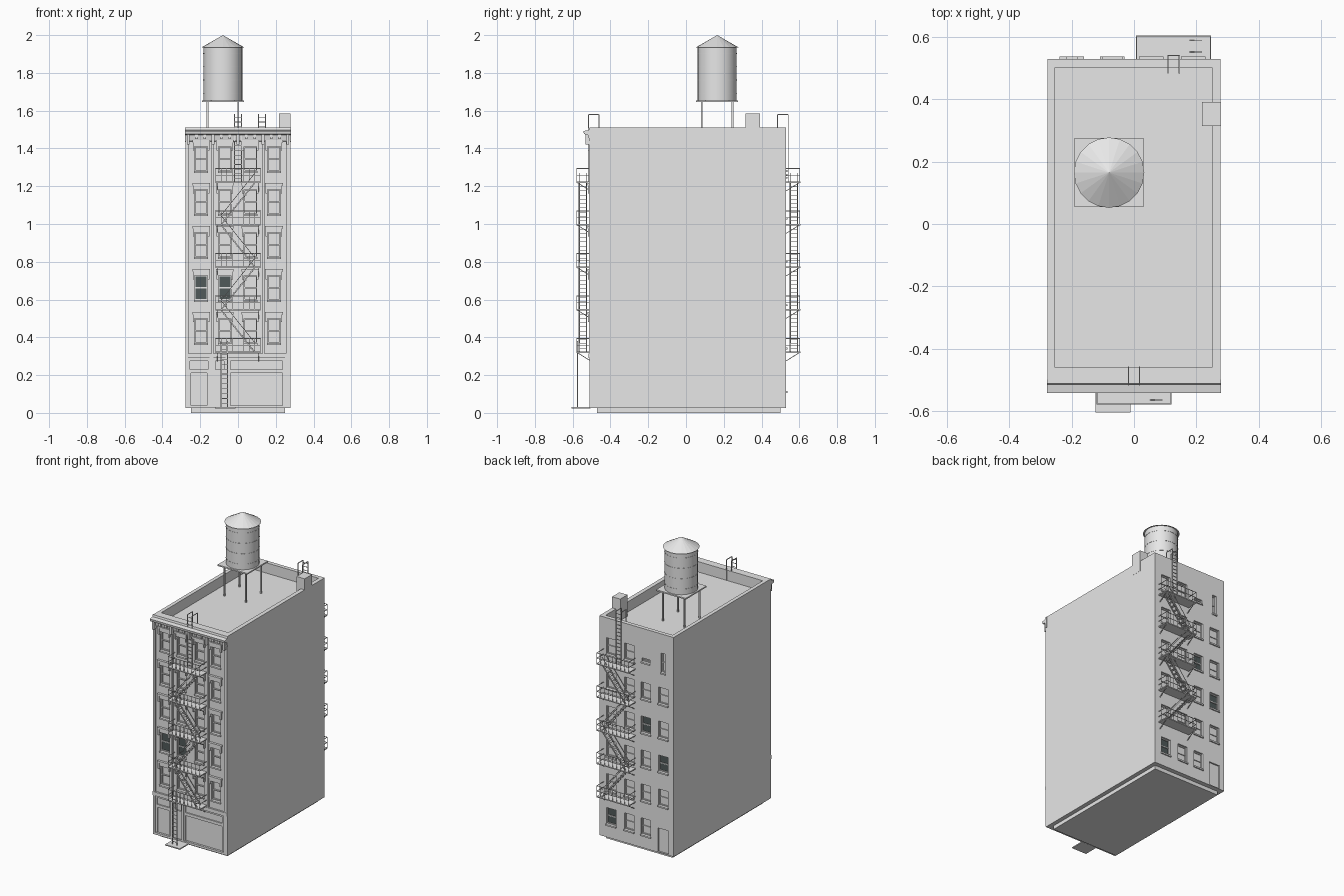
import bpy, bmesh, math
from mathutils import Vector, Matrix

if "Cube" in bpy.data.objects:
    bpy.data.objects.remove(bpy.data.objects["Cube"], do_unlink=True)


def material(name, rgb):
    m = bpy.data.materials.new(name)
    m.use_nodes = True
    m.diffuse_color = (*rgb, 1)
    m.node_tree.nodes["Principled BSDF"].inputs["Base Color"].default_value = (*rgb, 1)
    return m


GREY = material("plain grey", (0.8, 0.8, 0.8))
DARK = material("dark glass", (0.08, 0.1, 0.1))
PALE = material("pale glass", (0.95, 0.95, 0.95))


class Part:
    """Collects boxes and bars into one named object."""

    def __init__(self, name, mat=GREY):
        self.name, self.mat, self.bm = name, mat, bmesh.new()

    def box(self, x0, x1, y0, y1, z0, z1):
        mid = Vector(((x0 + x1) / 2, (y0 + y1) / 2, (z0 + z1) / 2))
        size = (abs(x1 - x0), abs(y1 - y0), abs(z1 - z0), 1)
        bmesh.ops.create_cube(self.bm, size=1, matrix=Matrix.Translation(mid) @ Matrix.Diagonal(size))

    def bar(self, a, b, w=0.004):
        a, b = Vector(a), Vector(b)
        turn = (b - a).to_track_quat('Z', 'Y').to_matrix().to_4x4()
        size = Matrix.Diagonal((w, w, (b - a).length, 1))
        bmesh.ops.create_cube(self.bm, size=1, matrix=Matrix.Translation((a + b) / 2) @ turn @ size)

    def profile_x(self, points, x0, x1):
        """Extrude a (y, z) outline along x."""
        face = self.bm.faces.new([self.bm.verts.new((x0, y, z)) for y, z in points])
        new = bmesh.ops.extrude_face_region(self.bm, geom=[face])["geom"]
        moved = [v for v in new if isinstance(v, bmesh.types.BMVert)]
        bmesh.ops.translate(self.bm, verts=moved, vec=(x1 - x0, 0, 0))
        bmesh.ops.recalc_face_normals(self.bm, faces=self.bm.faces)

    def done(self):
        me = bpy.data.meshes.new(self.name)
        self.bm.to_mesh(me)
        self.bm.free()
        ob = bpy.data.objects.new(self.name, me)
        bpy.context.collection.objects.link(ob)
        me.materials.append(self.mat)
        return ob


FRONT, BACK, SIDE, TOP = -0.505, 0.53, 0.278, 1.51
PITCH = 0.225

# Openings: x centre, bottom, top, half width, dark flag
front_windows = [(x, 0.37 + 0.2275 * i, 0.50 + 0.2275 * i, 0.034, i == 1 and x < 0)
                 for x in (-0.195, -0.07, 0.065, 0.19) for i in range(5)]
back_windows = []
for col, x in enumerate((0.19, 0.055, -0.07, -0.2)):
    for row in range(6):
        z = 0.17 + 0.23 * row
        if (col == 3 and row in (0, 5)) or (col == 2 and row == 5):
            continue
        dark = (col, row) in ((0, 0), (2, 3), (3, 2))
        back_windows.append((x, z - 0.055, z + 0.055, 0.036, dark))
back_windows += [(-0.2, 1.25, 1.38, 0.015, False), (-0.07, 1.285, 1.31, 0.03, False)]
shop_panels = [(-0.25, -0.165, 0.04, 0.21), (-0.255, -0.16, 0.23, 0.275),
               (-0.12, -0.075, 0.23, 0.275), (-0.04, 0.235, 0.04, 0.21),
               (-0.04, 0.235, 0.23, 0.275)]

# Building shell with roof well, windows and shop panels cut in
shell = Part("building_shell")
shell.box(-SIDE, SIDE, FRONT, BACK, 0.025, TOP)
shell = shell.done()
cut = Part("opening_cutter")
cut.box(-0.253, 0.25, -0.46, 0.503, 1.44, 1.7)
for x, z0, z1, h, dark in front_windows:
    cut.box(x - h, x + h, FRONT - 0.1, FRONT + 0.02, z0, z1)
for x, z0, z1, h, dark in back_windows:
    cut.box(x - h, x + h, BACK - 0.02, BACK + 0.1, z0, z1)
for x0, x1, z0, z1 in shop_panels:
    cut.box(x0, x1, FRONT - 0.1, FRONT + 0.008, z0, z1)
cut.box(-0.24, -0.16, BACK - 0.01, BACK + 0.1, 0.03, 0.19)
cut = cut.done()
cut.hide_render = True
mod = shell.modifiers.new("openings", 'BOOLEAN')
mod.operation, mod.solver, mod.object = 'DIFFERENCE', 'EXACT', cut
bpy.context.view_layer.objects.active = shell
bpy.ops.object.modifier_apply(modifier=mod.name)
bpy.data.objects.remove(cut, do_unlink=True)

# Foundation, chimney, front step
base = Part("foundation")
base.box(-0.25, 0.25, -0.47, 0.5, 0, 0.026)
base.done()
chimney = Part("chimney")
chimney.box(0.218, 0.279, 0.315, 0.392, 1.44, 1.585)
chimney.done()
step = Part("front_step")
step.box(-0.123, -0.012, -0.605, FRONT, 0.024, 0.031)
step.done()

# Window panes, sashes, sills and hoods
dark_panes, pale_panes = Part("dark_panes", DARK), Part("pale_panes", PALE)
sashes, trim = Part("window_sashes"), Part("window_trim")
for windows, wall, out in ((front_windows, FRONT, -1), (back_windows, BACK, 1)):
    inner = wall - out * 0.02
    for x, z0, z1, h, dark in windows:
        pane = dark_panes if dark else pale_panes
        if dark or out > 0:
            pane.box(x - h, x + h, inner, inner + out * 0.003, z0, z1)
        mid, lip = (z0 + z1) / 2, inner + out * 0.009
        for za, zb in ((z0, z0 + 0.006), (mid - 0.003, mid + 0.003), (z1 - 0.006, z1)):
            sashes.box(x - h, x + h, inner, lip, za, zb)
        for s in (-1, 1):
            sashes.box(x + s * h, x + s * (h - 0.005), inner, lip, z0, z1)
        trim.box(x - h - 0.003, x + h + 0.003, wall, wall + out * 0.008, z0 - 0.01, z0)
        if out < 0:
            trim.box(x - h - 0.006, x + h + 0.006, wall, wall - 0.010, z1, z1 + 0.022)
            trim.box(x - h - 0.013, x + h + 0.013, wall, wall - 0.016, z1 + 0.022, z1 + 0.034)
            for s in (-1, 1):
                trim.box(x + s * h, x + s * (h + 0.01), wall, wall - 0.013, z1 - 0.02, z1 + 0.022)
for p in (dark_panes, pale_panes, sashes, trim):
    p.done()

# Facade pilasters and shop band
facade = Part("facade_pilasters")
for x0, x1 in ((-SIDE, -0.262), (-0.139, -0.129), (0.129, 0.139), (0.255, SIDE)):
    facade.box(x0, x1, FRONT, FRONT - 0.009, 0.31, 1.44)
for x0, x1 in ((-SIDE, -0.265), (-0.15, -0.13), (-0.065, -0.05), (0.25, SIDE)):
    facade.box(x0, x1, FRONT, FRONT - 0.007, 0.03, 0.29)
facade.box(-SIDE, SIDE, FRONT, FRONT - 0.012, 0.29, 0.315)
facade.box(-SIDE, SIDE, FRONT, FRONT - 0.006, 0.025, 0.04)
facade.done()

# Cornice with brackets
cornice = Part("cornice")
cornice.profile_x([(-0.50, 1.435), (-0.512, 1.44), (-0.518, 1.472), (-0.54, 1.476),
                   (-0.543, 1.492), (-0.515, 1.497), (-0.512, TOP), (-0.50, TOP)], -0.28, 0.28)
for i in range(13):
    x, big = -0.264 + 0.044 * i, i % 3 == 0
    drop = 1.42 if big else 1.45
    cornice.box(x - 0.007, x + 0.007, FRONT, -0.532 if big else -0.524, drop, 1.476)
cornice.done()


# Fire escape: s is the outward direction along y
def fire_escape(name, cx, wall, s):
    decks, rails, stairs = Part(name + "_decks"), Part(name + "_railings"), Part(name + "_stairs")

    def at(x, d, z):
        return (cx + x, wall + s * d, z)

    for i in range(5):
        z = 0.32 + PITCH * i
        decks.box(cx - 0.12, cx + 0.12, wall, wall + s * 0.075, z - 0.003, z + 0.004)
        for x in (-0.11, 0.11):
            decks.bar(at(x, 0.072, z), at(x, 0, z - 0.045))
        for h in (0.038, 0.074):
            rails.bar(at(-0.12, 0.073, z + h), at(0.12, 0.073, z + h), 0.003)
            for x in (-0.119, 0.119):
                rails.bar(at(x, 0, z + h), at(x, 0.073, z + h), 0.003)
        for k in range(9):
            x = -0.119 + 0.02975 * k
            rails.bar(at(x, 0.073, z), at(x, 0.073, z + 0.074), 0.0025)
        # Flight to the next deck, alternating direction
        if i < 4:
            x0 = 0.09 if i % 2 == 0 else -0.09
            for d in (0.022, 0.06):
                stairs.bar(at(x0, d, z), at(-x0, d, z + PITCH), 0.006)
                stairs.bar(at(x0, d, z + 0.05), at(-x0, d, z + PITCH + 0.05), 0.003)
            for k in range(1, 10):
                t = k / 10
                x = x0 * (1 - 2 * t)
                stairs.box(cx + x - 0.008, cx + x + 0.008, wall + s * 0.022, wall + s * 0.06,
                           z + PITCH * t - 0.001, z + PITCH * t + 0.002)
    # Ladder hooked over the parapet
    for x in (-0.018, 0.018):
        stairs.bar(at(x, 0.011, 1.22), at(x, 0.011, 1.58))
        stairs.bar(at(x, 0.011, 1.58), at(x, -0.045, 1.58))
        stairs.bar(at(x, -0.045, 1.58), at(x, -0.045, 1.44))
    for k in range(14):
        z = 1.24 + 0.025 * k
        stairs.bar(at(-0.018, 0.011, z), at(0.018, 0.011, z), 0.003)
    for p in (decks, rails, stairs):
        p.done()


fire_escape("front_escape", 0, FRONT, -1)
fire_escape("back_escape", 0.127, BACK, 1)

# Drop ladder to the street
drop = Part("drop_ladder")
for x in (-0.09, -0.055):
    drop.bar((x, -0.574, 0.03), (x, -0.574, 0.38))
for k in range(13):
    drop.bar((-0.09, -0.574, 0.05 + 0.026 * k), (-0.055, -0.574, 0.05 + 0.026 * k), 0.003)
drop.done()

# Water tank on its stand
TX, TY = -0.08, 0.165
stand = Part("tank_stand")
stand.box(TX - 0.111, TX + 0.111, TY - 0.111, TY + 0.111, 1.646, 1.655)
for sx in (-1, 1):
    for sy in (-1, 1):
        stand.bar((TX + sx * 0.081, TY + sy * 0.081, 1.44), (TX + sx * 0.081, TY + sy * 0.081, 1.65), 0.009)
stand.done()


def round_part(name, r0, r1, z0, z1, smooth):
    bpy.ops.mesh.primitive_cone_add(vertices=20, radius1=r0, radius2=r1, depth=z1 - z0,
                                    location=(TX, TY, (z0 + z1) / 2))
    ob = bpy.context.object
    ob.name = name
    ob.data.materials.append(GREY)
    if smooth:
        bpy.ops.object.shade_smooth_by_angle(angle=math.radians(30))


round_part("tank_barrel", 0.103, 0.103, 1.655, 1.935, True)
for i in range(4):
    z = 1.69 + 0.07 * i
    round_part("tank_hoop", 0.1045, 0.1045, z, z + 0.004, True)
round_part("tank_roof", 0.113, 0.0, 1.935, 2.0, False)
